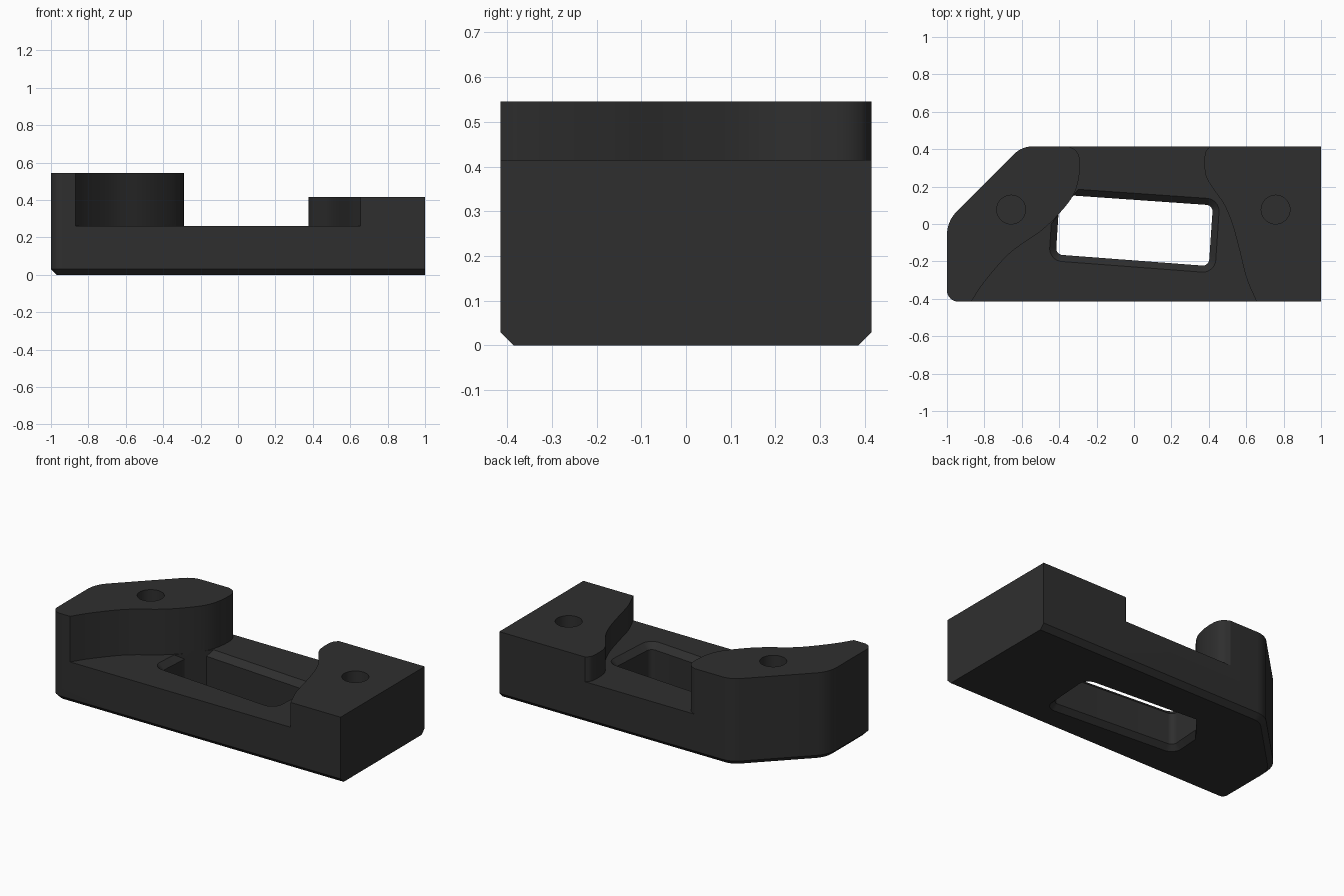
import bpy, bmesh, math
from mathutils import Vector

if "Cube" in bpy.data.objects:
    bpy.data.objects.remove(bpy.data.objects["Cube"])

black = bpy.data.materials.new("matte black")
black.diffuse_color = (0.028, 0.028, 0.028, 1)
black.use_nodes = True
black.node_tree.nodes["Principled BSDF"].inputs["Base Color"].default_value = black.diffuse_color


def fillet(corners, steps=8):
    """Closed loop from (x, y, radius) corners, counter-clockwise."""
    loop, n = [], len(corners)
    for i, (x, y, r) in enumerate(corners):
        p = Vector((x, y))
        if r == 0:
            loop.append(p)
            continue
        a = (Vector(corners[i - 1][:2]) - p).normalized()
        b = (Vector(corners[(i + 1) % n][:2]) - p).normalized()
        half = a.angle(b) / 2
        c = p + (a + b).normalized() * r / math.sin(half)
        s = p + a * r / math.tan(half) - c
        turn = math.pi - 2 * half
        for k in range(steps + 1):
            t = turn * k / steps
            loop.append(c + Vector((s.x * math.cos(t) - s.y * math.sin(t),
                                    s.x * math.sin(t) + s.y * math.cos(t))))
    return loop


def offset(loop, dist, fixed):
    """Move each edge outward by dist, except edges the rule keeps fixed."""
    n, out = len(loop), []

    def edge(i):
        a, b = loop[i % n], loop[(i + 1) % n]
        d = (b - a).normalized()
        return Vector((d.y, -d.x)), 0 if fixed(a, b) else dist

    for i in range(n):
        (n1, d1), (n2, d2) = edge(i - 1), edge(i)
        det = n1.x * n2.y - n1.y * n2.x
        if abs(det) < 1e-4:
            out.append(loop[i] + n1 * d1)
        else:
            out.append(loop[i] + Vector(((d1 * n2.y - d2 * n1.y) / det,
                                         (n1.x * d2 - n2.x * d1) / det)))
    return out


def spline(pts, steps=6):
    """Smooth curve through the points."""
    p = [Vector(q) for q in pts]
    p = [2 * p[0] - p[1]] + p + [2 * p[-1] - p[-2]]
    out = []
    for i in range(1, len(p) - 2):
        a, b, c, d = p[i - 1:i + 3]
        for k in range(steps):
            t = k / steps
            out.append(0.5 * (2 * b + (c - a) * t + (2 * a - 5 * b + 4 * c - d) * t * t
                              + (3 * b - a - 3 * c + d) * t ** 3))
    return out + [p[-2]]


def loft(name, sections):
    """Solid through stacked (z, loop) sections."""
    bm = bmesh.new()
    rings = [[bm.verts.new((q[0], q[1], z)) for q in loop] for z, loop in sections]
    n = len(rings[0])
    for lo, hi in zip(rings, rings[1:]):
        for i in range(n):
            j = (i + 1) % n
            bm.faces.new((lo[i], lo[j], hi[j], hi[i]))
    bm.faces.new(rings[0][::-1])
    bm.faces.new(rings[-1])
    bmesh.ops.recalc_face_normals(bm, faces=bm.faces)
    me = bpy.data.meshes.new(name)
    bm.to_mesh(me)
    bm.free()
    me.materials.append(black)
    ob = bpy.data.objects.new(name, me)
    bpy.context.collection.objects.link(ob)
    return ob


# Block outline, with a chamfered bottom edge except on the flat right end
outline = fillet([(-1, -0.415, 0.06), (1, -0.415, 0), (1, 0.415, 0),
                  (-0.6, 0.415, 0.14), (-1, 0.015, 0.18)])
foot = offset(outline, -0.03, lambda a, b: a.x > 0.99 and b.x > 0.99)
body = loft("bracket_body", [(0, foot), (0.03, outline), (0.545, outline)])

# Channel between the two raised pads
left_edge = spline([(-0.87, -0.415), (-0.80, -0.31), (-0.666, -0.158), (-0.505, -0.043),
                    (-0.41, 0.045), (-0.33, 0.145), (-0.297, 0.235), (-0.29, 0.34),
                    (-0.31, 0.392), (-0.35, 0.416)])
right_edge = spline([(0.41, 0.416), (0.385, 0.39), (0.377, 0.34), (0.385, 0.255), (0.43, 0.18),
                     (0.484, 0.10), (0.527, -0.005), (0.564, -0.14), (0.602, -0.29),
                     (0.655, -0.415)])
channel = [(0.655, -0.6), (-0.87, -0.6)] + left_edge + [(-0.35, 0.6), (0.41, 0.6)] + right_edge
cutters = [loft("channel_cutter", [(0.26, channel), (0.8, channel)])]

# Lower top on the right pad
step = [(0, -0.7), (1.3, -0.7), (1.3, 0.7), (0, 0.7)]
cutters.append(loft("step_cutter", [(0.415, step), (0.9, step)]))

# Slanted window with chamfered rims, clipped by the left pad
window = fillet([(-0.418, -0.163, 0.035), (0.40, -0.225, 0.035), (0.422, 0.10, 0.035),
                 (-0.324, 0.152, 0), (-0.404, 0.05, 0)])
clip = lambda a, b: a.x < -0.3 and a.y > 0.1
rim = lambda d: offset(window, d, clip)
cutters.append(loft("window_cutter", [(-0.01, rim(0.04)), (0.03, window),
                                      (0.225, window), (0.27, rim(0.045))]))

# Blind round holes in the pads
for x, top in ((-0.657, 0.545), (0.757, 0.415)):
    ring = [(x + 0.077 * math.cos(t * math.pi / 20), 0.077 + 0.077 * math.sin(t * math.pi / 20))
            for t in range(40)]
    cutters.append(loft("hole_cutter", [(top - 0.2, ring), (top + 0.2, ring)]))

bpy.context.view_layer.objects.active = body
body.select_set(True)
for c in cutters:
    mod = body.modifiers.new(c.name, 'BOOLEAN')
    mod.operation, mod.solver, mod.object = 'DIFFERENCE', 'EXACT', c
    bpy.ops.object.modifier_apply(modifier=mod.name)
    bpy.data.objects.remove(c)
bpy.ops.object.shade_smooth_by_angle(angle=math.radians(25))
